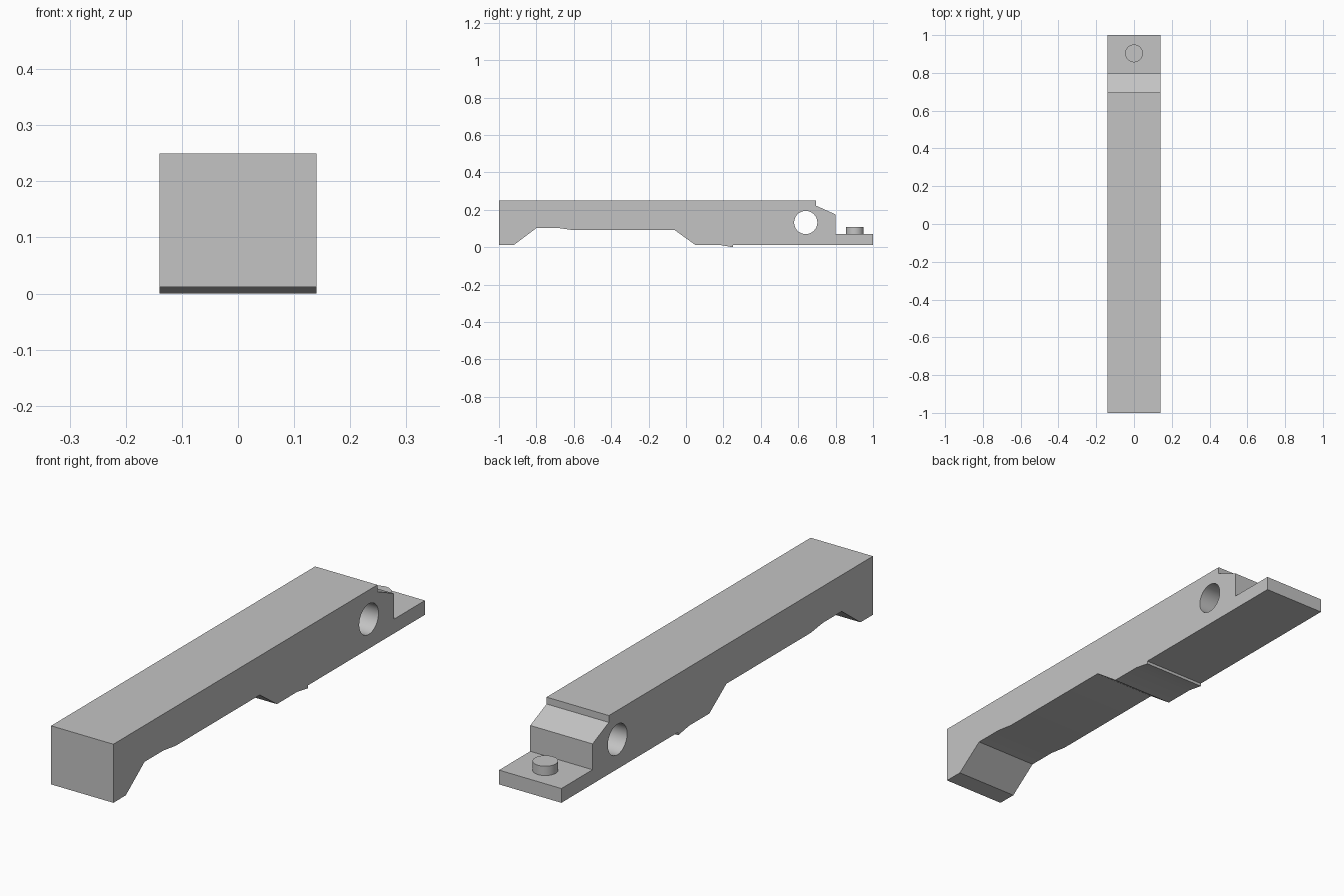
import bpy, math

if "Cube" in bpy.data.objects:
    bpy.data.objects.remove(bpy.data.objects["Cube"])

HALF_WIDTH = 0.14

grey = bpy.data.materials.new("light grey")
grey.diffuse_color = (0.55, 0.55, 0.55, 1)
grey.use_nodes = True
grey.node_tree.nodes["Principled BSDF"].inputs["Base Color"].default_value = grey.diffuse_color


def cylinder(name, radius, depth, location, rotation=(0, 0, 0)):
    bpy.ops.mesh.primitive_cylinder_add(vertices=48, radius=radius, depth=depth,
                                        location=location, rotation=rotation)
    obj = bpy.context.object
    obj.name = name
    obj.data.materials.append(grey)
    bpy.ops.object.shade_smooth_by_angle(angle=math.radians(30))
    return obj


# Side outline of the bar as (y, z), extruded across x
outline = [
    (-1, 0.25), (-1, 0.012), (-0.92, 0.012), (-0.80, 0.102), (-0.68, 0.102),
    (-0.60, 0.091), (-0.06, 0.091), (0.05, 0.012), (0.18, 0.012), (0.25, 0.0),
    (0.25, 0.012), (1, 0.012), (1, 0.07), (0.80, 0.07), (0.80, 0.175),
    (0.695, 0.222), (0.695, 0.25),
]
n = len(outline)
verts = [(x, y, z) for x in (-HALF_WIDTH, HALF_WIDTH) for y, z in outline]
faces = [tuple(reversed(range(n))), tuple(range(n, 2 * n))]
faces += [(i, (i + 1) % n, (i + 1) % n + n, i + n) for i in range(n)]
mesh = bpy.data.meshes.new("bar")
mesh.from_pydata(verts, [], faces)
mesh.materials.append(grey)
bar = bpy.data.objects.new("bar", mesh)
bpy.context.collection.objects.link(bar)

# Round hole through the bar from side to side
cutter = cylinder("hole_cutter", 0.062, 0.6, (0, 0.64, 0.132), (0, math.pi / 2, 0))
cut = bar.modifiers.new("cross hole", 'BOOLEAN')
cut.operation = 'DIFFERENCE'
cut.solver = 'EXACT'
cut.object = cutter
bpy.ops.object.select_all(action='DESELECT')
bar.select_set(True)
bpy.context.view_layer.objects.active = bar
bpy.ops.object.modifier_apply(modifier=cut.name)
bpy.data.objects.remove(cutter)
bpy.ops.object.shade_smooth_by_angle(angle=math.radians(15))

# Short round pin standing on the rear ledge
cylinder("pin", 0.047, 0.043, (0, 0.903, 0.0865))
